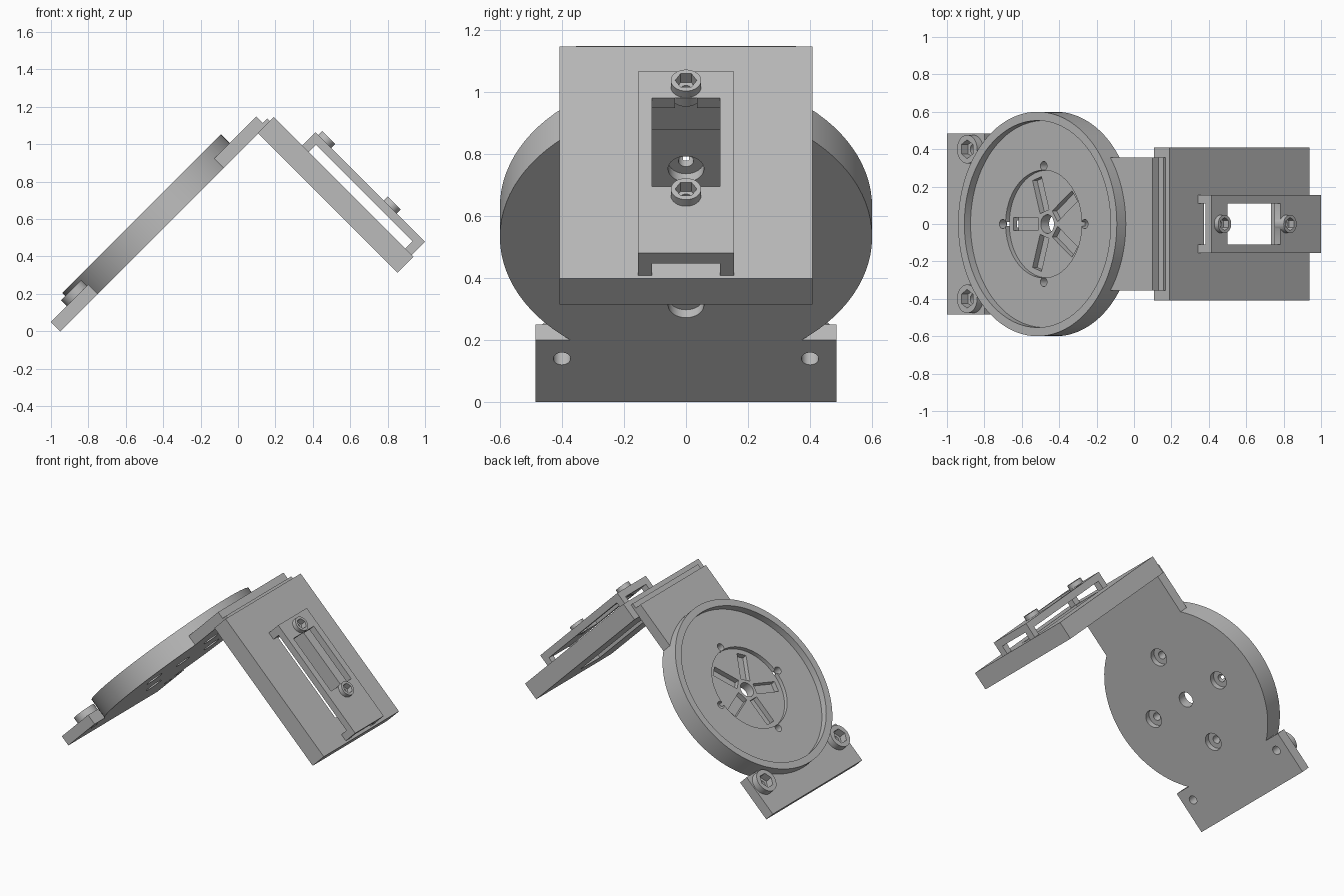
import bpy
import math
from mathutils import Matrix

if "Cube" in bpy.data.objects:
    bpy.data.objects.remove(bpy.data.objects["Cube"], do_unlink=True)

grey = bpy.data.materials.new("plain grey")
grey.use_nodes = True
grey.diffuse_color = (0.5, 0.5, 0.5, 1)
grey.node_tree.nodes["Principled BSDF"].inputs["Base Color"].default_value = (0.5, 0.5, 0.5, 1)

# Everything is laid out square on (s, y, t) and tilted at the end
TILT = Matrix.Rotation(math.radians(-45), 4, "Y")
parts = []


def box(name, s, y, t, turn=0.0, pivot=0.0):
    """Box from (low, high) ranges, optionally turned about a t-axis at s = pivot."""
    bpy.ops.mesh.primitive_cube_add(size=1)
    ob = bpy.context.object
    ob.name = name
    size = [r[1] - r[0] for r in (s, y, t)]
    mid = [(r[0] + r[1]) / 2 for r in (s, y, t)]
    ob.data.transform(Matrix.Translation(mid) @ Matrix.Diagonal((*size, 1)))
    if turn:
        shift = Matrix.Translation((pivot, 0, 0))
        ob.data.transform(shift @ Matrix.Rotation(turn, 4, "Z") @ shift.inverted())
    return ob


def cyl(name, radius, centre, span, axis="t", sides=48):
    """Cylinder along t at (s, y), or along s at (t, y)."""
    bpy.ops.mesh.primitive_cylinder_add(vertices=sides, radius=radius, depth=span[1] - span[0])
    ob = bpy.context.object
    ob.name = name
    mid = (span[0] + span[1]) / 2
    if axis == "t":
        ob.data.transform(Matrix.Translation((centre[0], centre[1], mid)))
    else:
        ob.data.transform(Matrix.Translation((mid, centre[1], centre[0])) @ Matrix.Rotation(math.pi / 2, 4, "Y"))
    return ob


def finish(ob, cutters=(), joins=()):
    """Apply cuts and unions, then colour and tilt the part."""
    for kind, tools in (("UNION", joins), ("DIFFERENCE", cutters)):
        for tool in tools:
            tool.hide_render = True
            mod = ob.modifiers.new(kind, "BOOLEAN")
            mod.operation = kind
            mod.solver = "EXACT"
            mod.object = tool
    bpy.context.view_layer.update()
    graph = bpy.context.evaluated_depsgraph_get()
    mesh = bpy.data.meshes.new_from_object(ob.evaluated_get(graph))
    ob.modifiers.clear()
    ob.data = mesh
    for tool in (*cutters, *joins):
        bpy.data.objects.remove(tool, do_unlink=True)
    mesh.materials.clear()
    mesh.materials.append(grey)
    mesh.transform(TILT)
    parts.append(ob)


# Round dish with stepped recess, bolt holes and five radial slots
C = 0.08
BASE = 0.672
dish = cyl("round_dish", 0.6, (C, 0), (BASE, 0.81), sides=96)
cuts = [
    cyl("rim_cut", 0.553, (C, 0), (0.763, 0.9), sides=96),
    cyl("centre_recess_cut", 0.288, (C, 0), (0.735, 0.85), sides=64),
    cyl("centre_hole_cut", 0.05, (C, 0), (0.6, 0.9)),
]
for i in range(4):
    a = i * math.pi / 2
    spot = (C + 0.31 * math.cos(a), 0.31 * math.sin(a))
    cuts.append(cyl("bolt_cut", 0.025, spot, (0.6, 0.9), sides=24))
    cuts.append(cyl("counterbore_cut", 0.058, spot, (0.6, 0.708), sides=32))
for i in range(5):
    cuts.append(box("slot_cut", (C + 0.07, C + 0.255), (-0.035, 0.035), (0.7, 0.8),
                    math.pi + i * math.tau / 5, C))
finish(dish, cuts)

# Foot bar with two bolt bosses and hexagonal pockets
bar = box("foot_bar", (BASE * -1, -0.39), (-0.485, 0.485), (BASE, 0.742))
bosses, cuts = [], []
for y in (-0.4, 0.4):
    spot = (-0.475, y)
    bosses.append(cyl("bolt_boss", 0.076, spot, (0.7, 0.787)))
    cuts.append(cyl("hex_cut", 0.05, spot, (0.735, 0.85), sides=6))
    cuts.append(cyl("bolt_cut", 0.028, spot, (0.6, 0.8), sides=24))
finish(bar, cuts, bosses)

# Tab joining the dish to the hinged plate, and its thin lip
finish(box("joining_tab", (0.56, 0.88), (-0.355, 0.355), (BASE, 0.742)))
finish(box("tab_lip", (0.87, 0.915), (-0.355, 0.355), (0.67, 0.693)))

# Rear support plate with a rectangular opening
plate = box("support_plate", (0.825, 0.945), (-0.408, 0.408), (-0.382, 0.675))
finish(plate, [box("opening_cut", (0.7, 1.1), (-0.11, 0.11), (-0.21, 0.415))])

# Raised bridge: slab on four corner legs, with a window and two bolt collars
bridge = box("bridge", (1.0, 1.046), (-0.155, 0.155), (-0.368, 0.46))
joins = []
for t in ((-0.368, -0.32), (0.41, 0.46)):
    for y in ((-0.155, -0.11), (0.11, 0.155)):
        joins.append(box("leg", (0.943, 1.02), y, t))
cuts = [box("window_cut", (0.96, 1.06), (-0.11, 0.11), (-0.063, 0.34)),
        box("notch_cut", (0.96, 1.045), (-0.035, 0.035), (0.3, 0.365))]
for t in (-0.105, 0.39):
    joins.append(cyl("collar", 0.049, (t, 0), (1.005, 1.076), "s", 32))
    cuts.append(cyl("hex_cut", 0.035, (t, 0), (1.035, 1.2), "s", 6))
    cuts.append(cyl("bolt_cut", 0.018, (t, 0), (0.96, 1.1), "s", 20))
# The window is cut before the collars are added back, so they stay whole
window, notch = cuts[:2]
for tool in (window, notch):
    mod = bridge.modifiers.new("window", "BOOLEAN")
    mod.operation = "DIFFERENCE"
    mod.solver = "EXACT"
    mod.object = tool
finish(bridge, cuts[2:], joins)
for tool in (window, notch):
    bpy.data.objects.remove(tool, do_unlink=True)

# Smooth round walls, sharp edges
bpy.ops.object.select_all(action="DESELECT")
for ob in parts:
    ob.select_set(True)
bpy.context.view_layer.objects.active = parts[0]
bpy.ops.object.shade_smooth_by_angle(angle=math.radians(30))
